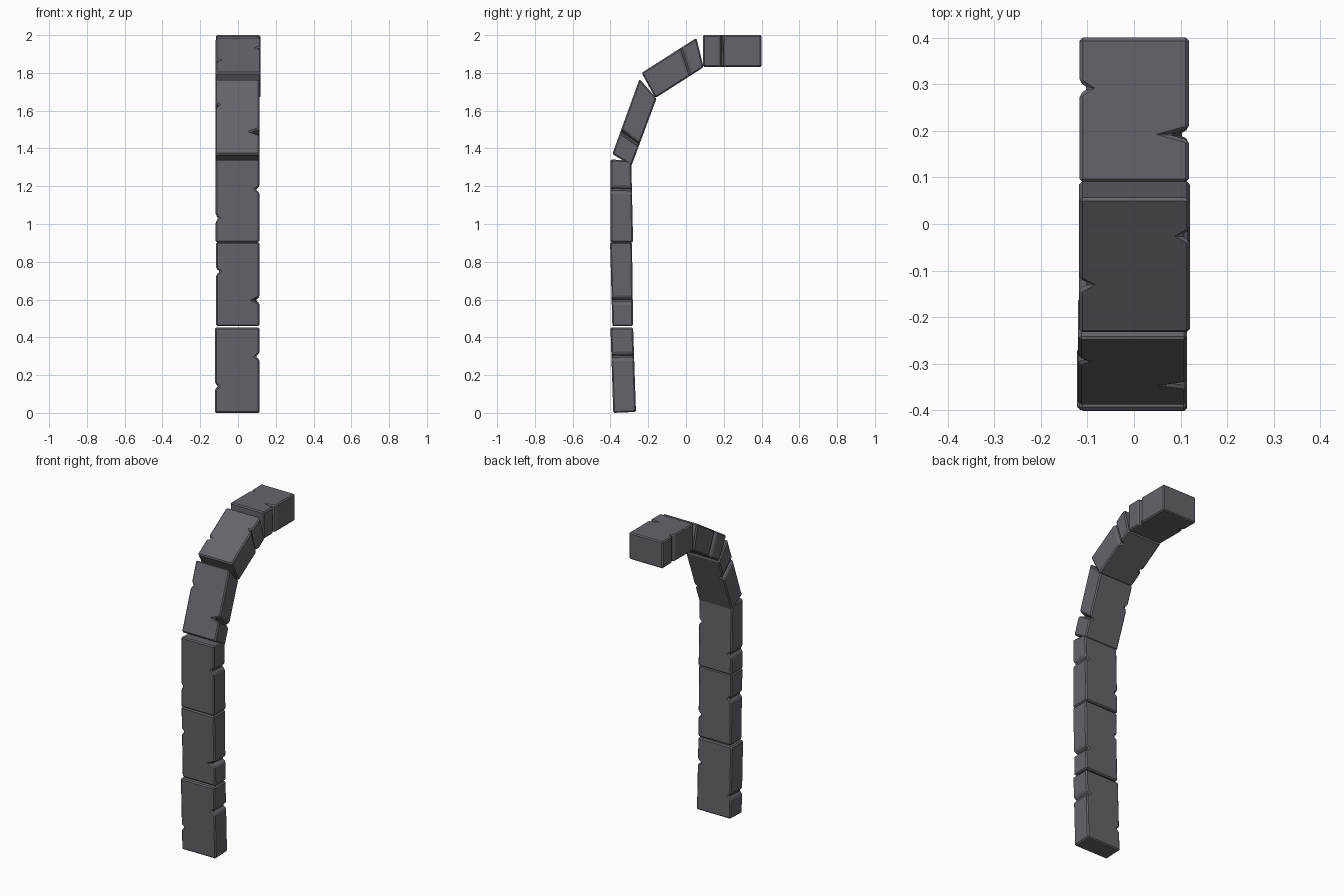
import bpy, bmesh
from mathutils import Vector

if "Cube" in bpy.data.objects:
    bpy.data.objects.remove(bpy.data.objects["Cube"])

stone = bpy.data.materials.new("slate grey stone")
stone.diffuse_color = (0.125, 0.13, 0.148, 1)
stone.use_nodes = True
stone.node_tree.nodes["Principled BSDF"].inputs["Base Color"].default_value = stone.diffuse_color


def block(name, start_out, end_out, start_in, end_in, x0, x1, right, left):
    """Stone block: side profile given by its outer and inner (y, z) edges.
    right / left are notches (position along block, outer depth, inner depth)."""
    h = 0.04

    def outline(layer):
        rt, rd = right[0], right[1 + layer]
        lt, ld = left[0], left[1 + layer]
        return [(x0, 0), (x1, 0),
                (x1, rt - h), (x1 - rd, rt), (x1, rt + h),
                (x1, 1), (x0, 1),
                (x0, lt + h), (x0 + ld, lt), (x0, lt - h)]

    bm = bmesh.new()
    rings = []
    for layer, (a, b) in enumerate(((start_out, end_out), (start_in, end_in))):
        a, b = Vector(a), Vector(b)
        ring = []
        for x, t in outline(layer):
            p = a.lerp(b, t)
            ring.append(bm.verts.new((x, p.x, p.y)))
        rings.append(ring)
    outer, inner = rings
    n = len(outer)
    bm.faces.new(outer)
    bm.faces.new(inner[::-1])
    for i in range(n):
        j = (i + 1) % n
        bm.faces.new((outer[j], outer[i], inner[i], inner[j]))
    bmesh.ops.recalc_face_normals(bm, faces=bm.faces)
    mesh = bpy.data.meshes.new(name)
    bm.to_mesh(mesh)
    bm.free()
    mesh.materials.append(stone)
    ob = bpy.data.objects.new(name, mesh)
    bpy.context.collection.objects.link(ob)
    # chipped-looking narrow edge
    bev = ob.modifiers.new("edge", 'BEVEL')
    bev.width = 0.007
    bev.segments = 1
    bev.limit_method = 'ANGLE'
    return ob


# upright post
block("lower_post_block", (-0.385, 0.0), (-0.40, 0.452), (-0.265, 0.005), (-0.28, 0.452),
      -0.122, 0.114, (0.66, 0.022, 0.022), (0.31, 0.018, 0.02))
block("middle_post_block", (-0.39, 0.459), (-0.402, 0.903), (-0.28, 0.459), (-0.286, 0.903),
      -0.116, 0.114, (0.31, 0.035, 0.02), (0.65, 0.02, 0.02))
block("upper_post_block", (-0.40, 0.903), (-0.40, 1.342), (-0.28, 0.903), (-0.29, 1.335),
      -0.118, 0.113, (0.64, 0.02, 0.02), (0.29, 0.015, 0.02))
# curved top
block("lower_arch_block", (-0.39, 1.37), (-0.246, 1.768), (-0.288, 1.31), (-0.156, 1.665),
      -0.12, 0.114, (0.30, 0.045, 0.02), (0.66, 0.018, 0.02))
block("upper_arch_block", (-0.235, 1.80), (0.055, 1.985), (-0.162, 1.667), (0.093, 1.83),
      -0.118, 0.12, (0.72, 0.02, 0.02), (0.36, 0.022, 0.02))
block("arch_end_block", (0.09, 2.0), (0.40, 2.0), (0.09, 1.832), (0.40, 1.832),
      -0.117, 0.118, (0.33, 0.044, 0.02), (0.65, 0.02, 0.02))
